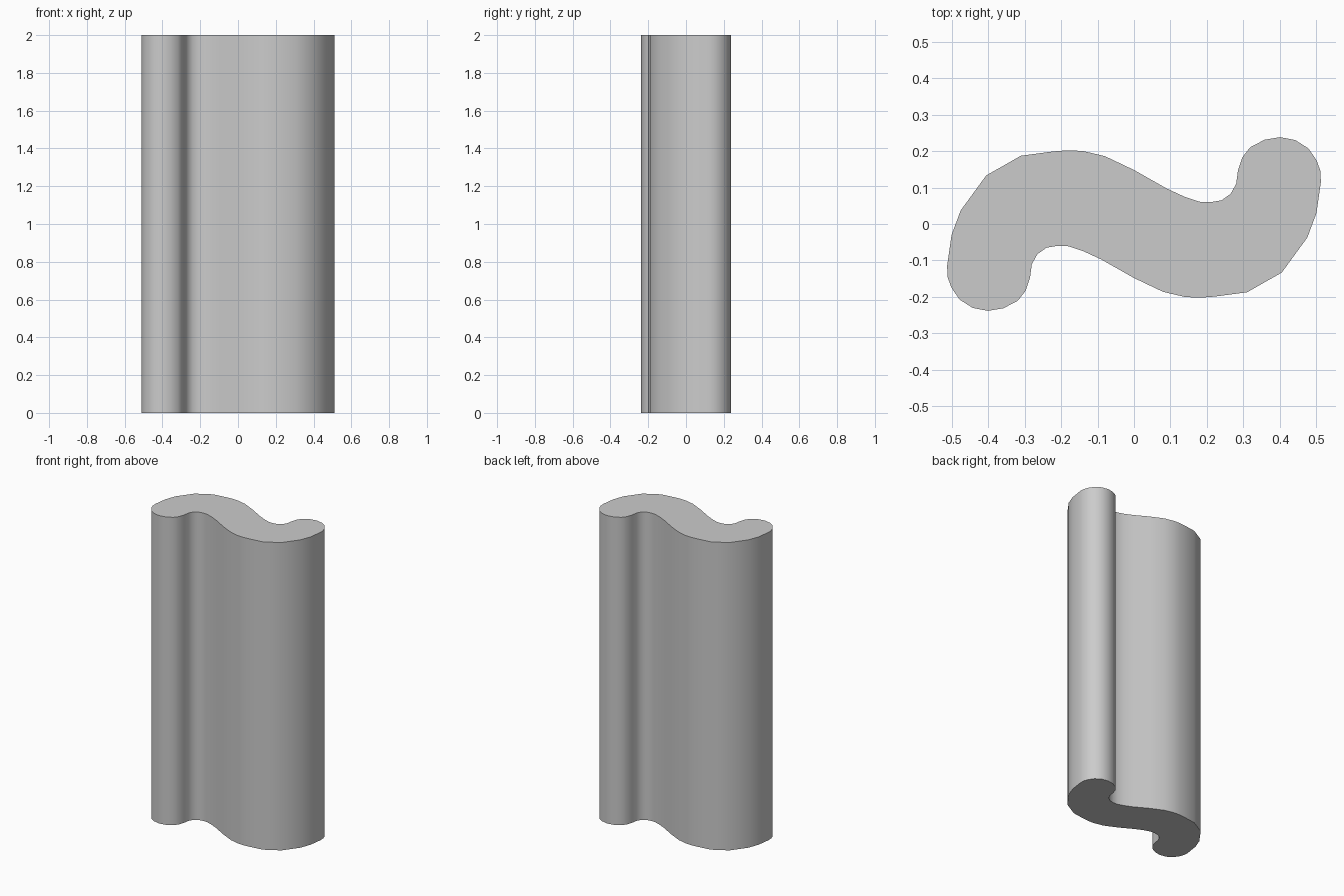
import bpy
import bmesh
import math

cube = bpy.data.objects.get("Cube")
if cube:
    bpy.data.objects.remove(cube, do_unlink=True)

HEIGHT = 2.0

# Half of the S-shaped outline, from the right tip over the back to the left tip
half = [(0.512, 0.115), (0.511, 0.145), (0.5, 0.175), (0.478, 0.207), (0.442, 0.23),
        (0.4, 0.238), (0.358, 0.231), (0.318, 0.21), (0.297, 0.183), (0.285, 0.148),
        (0.28, 0.11), (0.265, 0.083), (0.24, 0.065), (0.21, 0.06), (0.18, 0.061),
        (0.14, 0.074), (0.09, 0.097), (0.0, 0.148), (-0.08, 0.186), (-0.14, 0.2),
        (-0.18, 0.202), (-0.22, 0.199), (-0.31, 0.187), (-0.405, 0.133),
        (-0.475, 0.037), (-0.5, -0.03)]

# The other half is the same curve turned half a turn
outline = half + [(-x, -y) for x, y in half]

# Extrude the outline into a solid
bm = bmesh.new()
base = bm.faces.new([bm.verts.new((x, y, 0)) for x, y in outline])
top = bmesh.ops.extrude_face_region(bm, geom=[base], use_keep_orig=True)
bmesh.ops.translate(bm, vec=(0, 0, HEIGHT),
                    verts=[v for v in top["geom"] if isinstance(v, bmesh.types.BMVert)])
bmesh.ops.recalc_face_normals(bm, faces=bm.faces)
mesh = bpy.data.meshes.new("s_profile_bar")
bm.to_mesh(mesh)
bm.free()

bar = bpy.data.objects.new("s_profile_bar", mesh)
bpy.context.collection.objects.link(bar)

# Plain grey material
grey = bpy.data.materials.new("plain_grey")
grey.use_nodes = True
colour = (0.6, 0.6, 0.6, 1)
grey.diffuse_color = colour
grey.node_tree.nodes["Principled BSDF"].inputs["Base Color"].default_value = colour
mesh.materials.append(grey)

# Smooth sides, crisp end caps
bpy.ops.object.select_all(action="DESELECT")
bar.select_set(True)
bpy.context.view_layer.objects.active = bar
bpy.ops.object.shade_smooth_by_angle(angle=math.radians(40))
